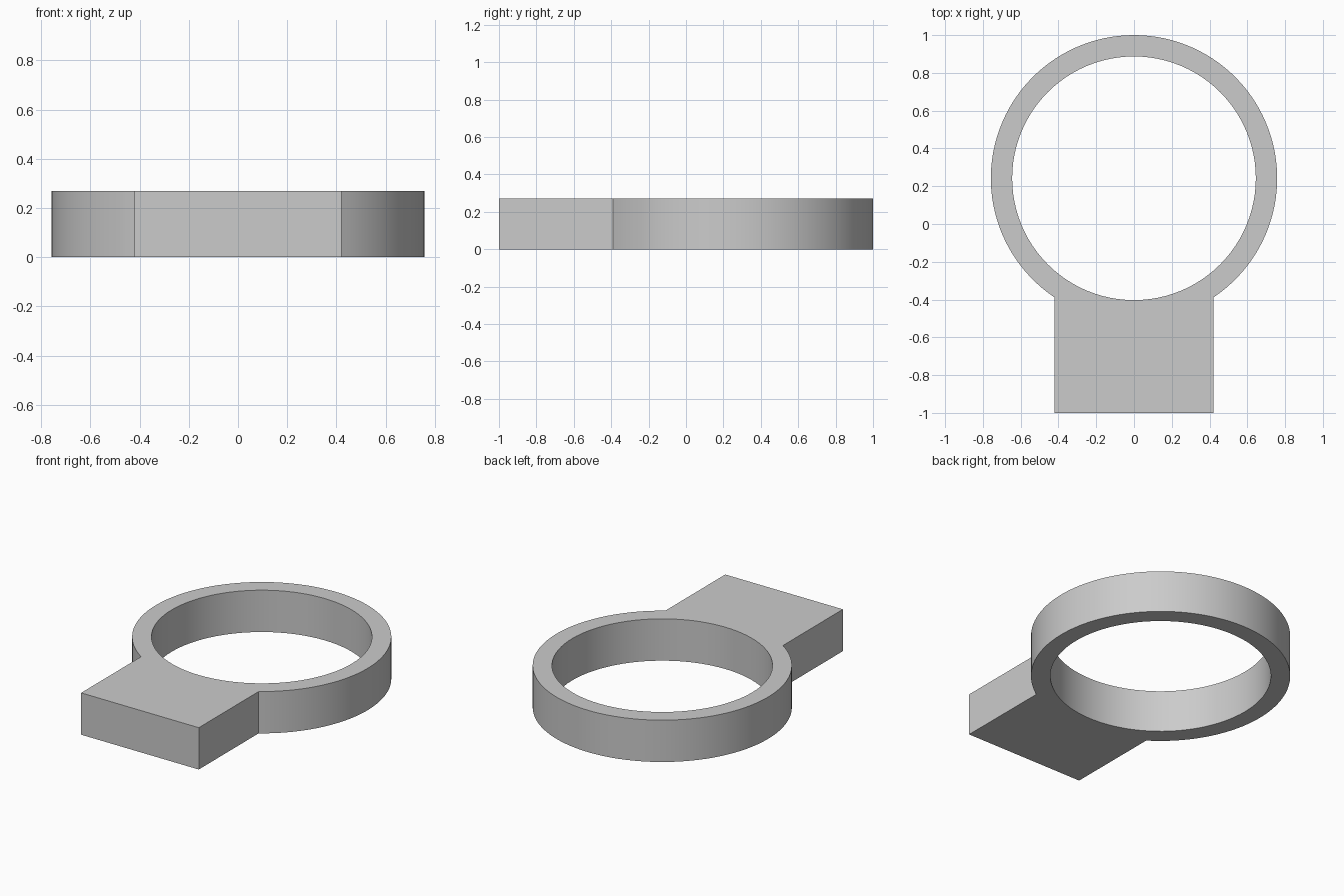
import bpy, bmesh, math

cube = bpy.data.objects.get("Cube")
if cube:
    bpy.data.objects.remove(cube, do_unlink=True)

HEIGHT = 0.27
CENTRE_Y = 0.242
OUTER, INNER = 0.758, 0.645
TAB_HALF = 0.42
SEGMENTS = 96


def arc(radius, start, end, count):
    """Points along an arc around the ring centre, both ends included."""
    angles = [start + (end - start) * i / count for i in range(count + 1)]
    return [(radius * math.cos(a), CENTRE_Y + radius * math.sin(a)) for a in angles]


def add_loop(bm, points):
    verts = [bm.verts.new((x, y, 0)) for x, y in points]
    return [bm.edges.new((v, verts[i - 1])) for i, v in enumerate(verts)]


# Outline: ring arc that runs into the square tab
joint = math.acos(TAB_HALF / OUTER)
outline = arc(OUTER, -joint, math.pi + joint, SEGMENTS)
outline += [(-TAB_HALF, -1), (TAB_HALF, -1)]
hole = arc(INNER, 0, 2 * math.pi, SEGMENTS)[:-1]

# Fill between outline and hole, then raise to full height
bm = bmesh.new()
edges = add_loop(bm, outline) + add_loop(bm, hole)
bmesh.ops.triangle_fill(bm, edges=edges, use_beauty=True, normal=(0, 0, 1))
raised = bmesh.ops.extrude_face_region(bm, geom=bm.faces[:], use_keep_orig=True)
top = [g for g in raised["geom"] if isinstance(g, bmesh.types.BMVert)]
bmesh.ops.translate(bm, verts=top, vec=(0, 0, HEIGHT))
bmesh.ops.recalc_face_normals(bm, faces=bm.faces[:])
mesh = bpy.data.meshes.new("ring_with_tab")
bm.to_mesh(mesh)
bm.free()

# Plain grey material
grey = bpy.data.materials.new("grey")
grey.use_nodes = True
colour = (0.6, 0.6, 0.6, 1)
grey.diffuse_color = colour
grey.node_tree.nodes["Principled BSDF"].inputs["Base Color"].default_value = colour
mesh.materials.append(grey)

ring = bpy.data.objects.new("ring_with_tab", mesh)
bpy.context.collection.objects.link(ring)
bpy.ops.object.select_all(action="DESELECT")
ring.select_set(True)
bpy.context.view_layer.objects.active = ring
bpy.ops.object.shade_smooth_by_angle(angle=math.radians(30))
